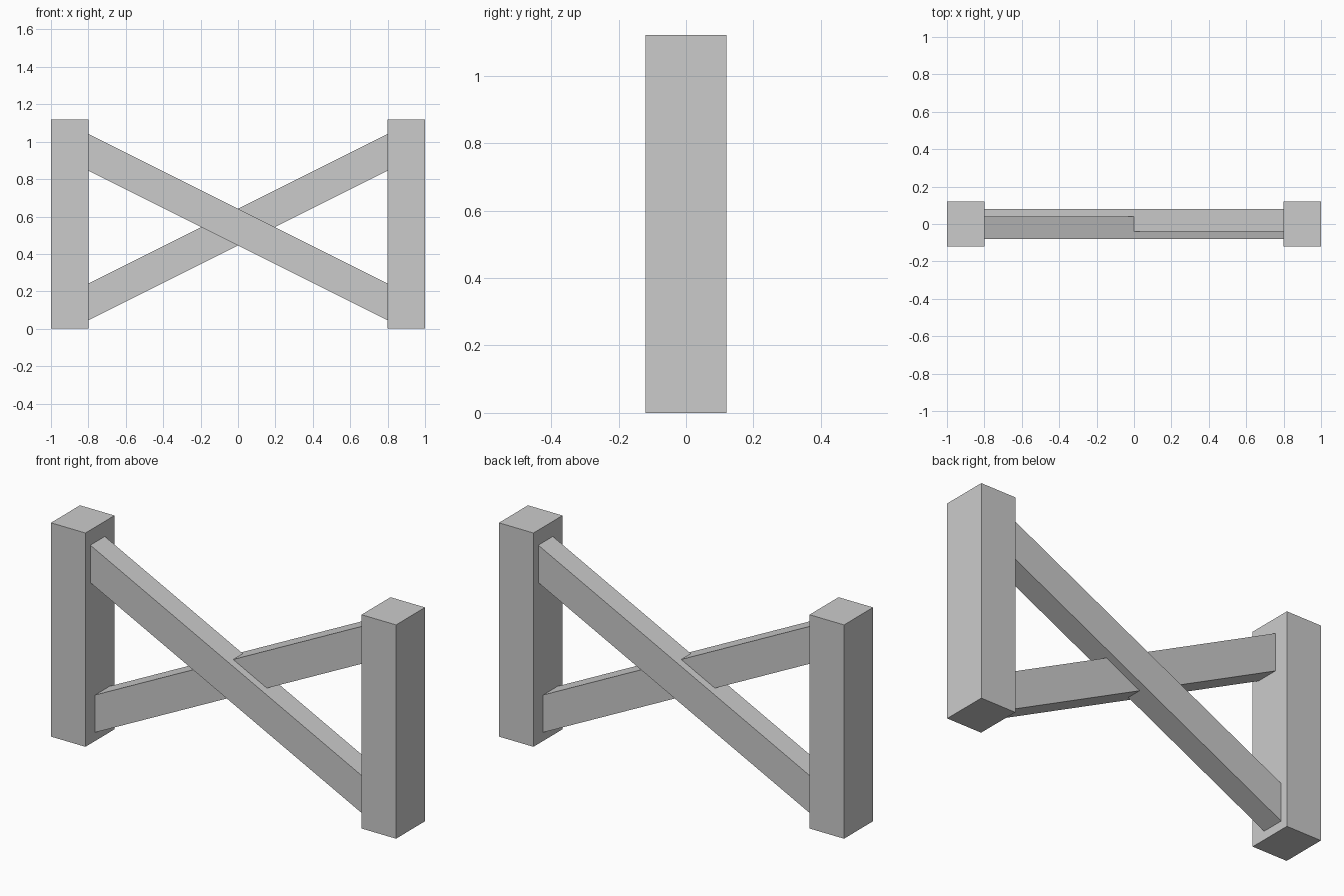
import bpy

if "Cube" in bpy.data.objects:
    bpy.data.objects.remove(bpy.data.objects["Cube"])

def prism(name, profile, y0, y1):
    """Extrude an x-z outline (counter-clockwise seen from the front) from y0 to y1."""
    n = len(profile)
    verts = [(x, y, z) for y in (y0, y1) for x, z in profile]
    faces = [tuple(range(n)), tuple(reversed(range(n, 2 * n)))]
    faces += [(i, i + n, (i + 1) % n + n, (i + 1) % n) for i in range(n)]
    mesh = bpy.data.meshes.new(name)
    mesh.from_pydata(verts, [], faces)
    obj = bpy.data.objects.new(name, mesh)
    bpy.context.collection.objects.link(obj)
    return obj

INNER, OUTER, HEIGHT, DEPTH = 0.8, 1.0, 1.12, 0.12
LOW, HIGH, THICK = 0.045, 0.845, 0.196

# Upright posts
for name, x0, x1 in (("left_post", -OUTER, -INNER), ("right_post", INNER, OUTER)):
    prism(name, [(x0, 0), (x1, 0), (x1, HEIGHT), (x0, HEIGHT)], -DEPTH, DEPTH)

# Crossed diagonal braces, ends cut flush with the posts, overlapping at the middle
for name, zl, zr, y0, y1 in (("front_brace", HIGH, LOW, -0.08, 0.04),
                             ("back_brace", LOW, HIGH, -0.04, 0.08)):
    prism(name, [(-INNER, zl), (INNER, zr), (INNER, zr + THICK), (-INNER, zl + THICK)], y0, y1)
